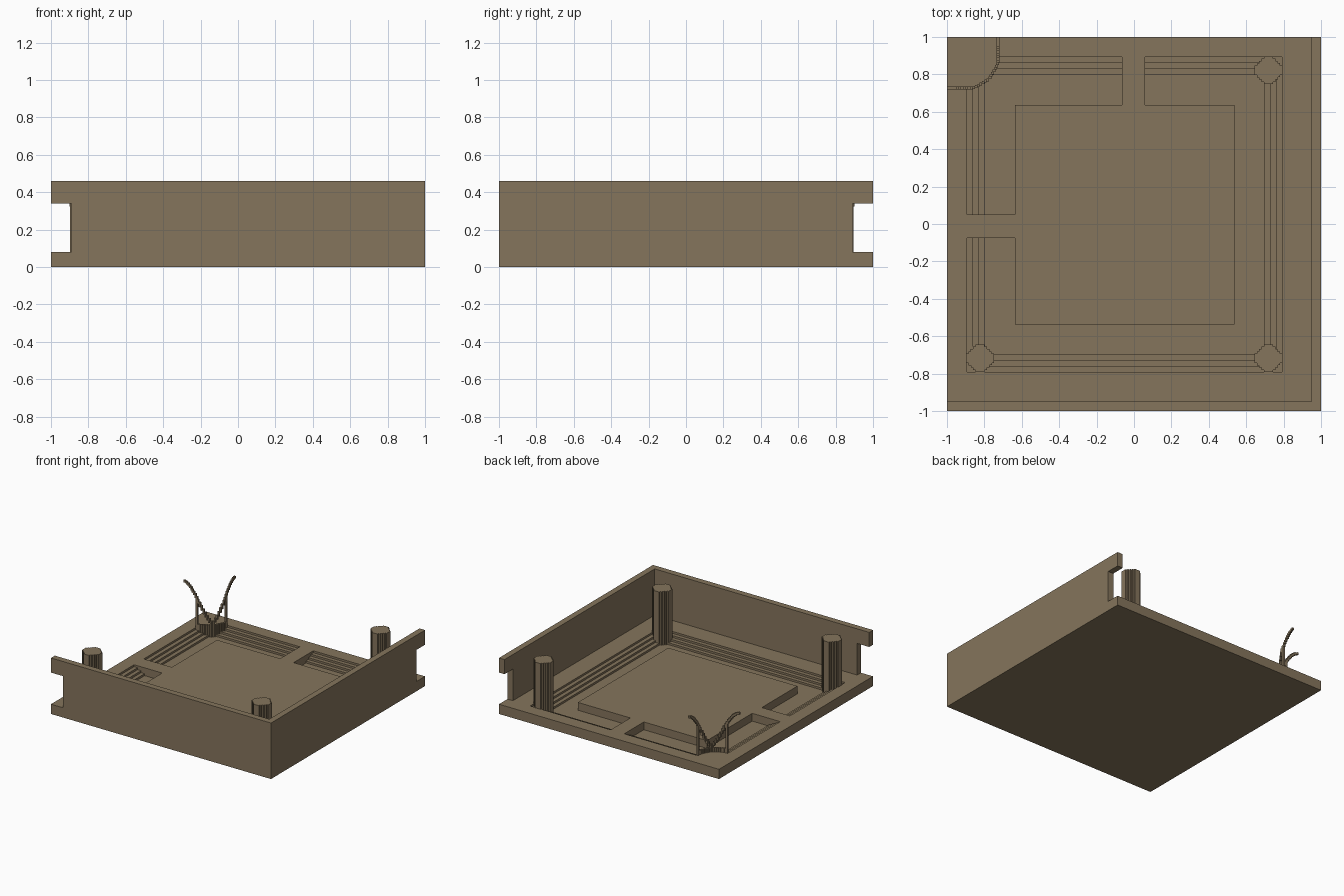
import bpy, bmesh, math

if "Cube" in bpy.data.objects:
    bpy.data.objects.remove(bpy.data.objects["Cube"])

stone = bpy.data.materials.new("sandy_brown")
stone.diffuse_color = (0.235, 0.178, 0.107, 1)
stone.use_nodes = True
stone.node_tree.nodes["Principled BSDF"].inputs["Base Color"].default_value = stone.diffuse_color


def finish(name, bm):
    bmesh.ops.recalc_face_normals(bm, faces=bm.faces)
    mesh = bpy.data.meshes.new(name)
    bm.to_mesh(mesh)
    bm.free()
    mesh.materials.append(stone)
    obj = bpy.data.objects.new(name, mesh)
    bpy.context.collection.objects.link(obj)
    return obj


def add_box(bm, x0, x1, y0, y1, z0, z1):
    add_prism(bm, [(x0, y0), (x1, y0), (x1, y1), (x0, y1)], z0, z1)


def add_prism(bm, pts, z0, z1, axis="z"):
    """Extrude a flat outline along z, or (for walls) along y or x."""
    place = {"z": lambda a, b, c: (a, b, c),
             "y": lambda a, b, c: (a, c, b),
             "x": lambda a, b, c: (c, a, b)}[axis]
    low = [bm.verts.new(place(a, b, z0)) for a, b in pts]
    high = [bm.verts.new(place(a, b, z1)) for a, b in pts]
    bm.faces.new(low[::-1])
    bm.faces.new(high)
    n = len(pts)
    for i in range(n):
        j = (i + 1) % n
        bm.faces.new((low[i], low[j], high[j], high[i]))


TOP, PIT = 0.08, 0.016
STEP = (TOP - PIT) / 4

# Base slab with a stepped pit, lofted from nested rectangles
rings = [((-1, 1, -1, 1), 0.0), ((-1, 1, -1, 1), TOP)]
for i in range(4):
    d = 0.032 * i
    rect = (-0.892 + d, 0.792 - d, -0.792 + d, 0.892 - d)
    rings += [(rect, TOP - STEP * i), (rect, TOP - STEP * (i + 1))]
bm = bmesh.new()
loops = [[bm.verts.new((x, y, z)) for x, y in ((a, c), (b, c), (b, d), (a, d))]
         for (a, b, c, d), z in rings]
for p, q in zip(loops, loops[1:]):
    for i in range(4):
        j = (i + 1) % 4
        bm.faces.new((p[i], p[j], q[j], q[i]))
bm.faces.new(loops[0][::-1])
bm.faces.new(loops[-1])
finish("floor_slab", bm)

# Central platform with two bridges to the rim
bm = bmesh.new()
add_prism(bm, [(-0.637, -0.537), (0.537, -0.537), (0.537, 0.637), (0.06, 0.637),
               (0.06, 0.892), (-0.063, 0.892), (-0.063, 0.637), (-0.637, 0.637),
               (-0.637, 0.05), (-0.892, 0.05), (-0.892, -0.075), (-0.637, -0.075)],
          0.005, TOP)
finish("platform", bm)

# Two walls, each notched at its open end
WALL = 0.46
bm = bmesh.new()
add_prism(bm, [(-1, 0.34), (-0.89, 0.34), (-0.89, TOP), (1, TOP), (1, WALL), (-1, WALL)],
          -1, -0.95, "y")
finish("front_wall", bm)
bm = bmesh.new()
add_prism(bm, [(1, 0.34), (0.89, 0.34), (0.89, TOP), (-0.95, TOP), (-0.95, WALL), (1, WALL)],
          0.95, 1, "x")
finish("right_wall", bm)

# Columns with a stair-stepped octagon outline
V = 0.0125
quarter = [(0.0745, 0.025)]
for i in range(4):
    x, y = quarter[-1]
    quarter += [(x - V, y), (x - V, y + V)]
quarter[-1] = (0.025, 0.0745)
outline = []
for k in range(4):
    c, s = round(math.cos(k * math.pi / 2)), round(math.sin(k * math.pi / 2))
    outline += [(c * x - s * y, s * x + c * y) for x, y in quarter]
for name, cx, cy in (("front_left_column", -0.823, -0.718),
                     ("front_right_column", 0.719, -0.718),
                     ("back_right_column", 0.719, 0.822)):
    bm = bmesh.new()
    add_prism(bm, [(cx + x, cy + y) for x, y in outline], 0.01, 0.455)
    finish(name, bm)

# Rounded corner: u and v are distances from the back left corner
half = [(0.0, 0.273), (0.14, 0.273), (0.185, 0.25), (0.225, 0.225)]
bend = half[1:] + [(v, u) for u, v in half[1:3][::-1]]
bm = bmesh.new()
add_prism(bm, [(-1 + u, 1 - v) for u, v in [(0.108, 0.108), (0.108, 0.28)] +
               bend + [(0.28, 0.108)]], 0.005, TOP)
finish("corner_fill", bm)


def lerp(table, t):
    for (a, p), (b, q) in zip(table, table[1:]):
        if t <= b:
            return p + (q - p) * (t - a) / (b - a)
    return table[-1][1]


# Corner screen: post, drooping rail and curb, made of small blocks on both halves
rail = [(0, 0.44), (0.03, 0.43), (0.06, 0.405), (0.1, 0.355),
        (0.14, 0.29), (0.185, 0.19), (0.23, 0.11)]
parts = {"corner_rails": [], "corner_posts": [], "corner_curb": []}
for i in range(18):
    u0, u1 = i * V, (i + 1) * V
    v = lerp(half, (u0 + u1) / 2)
    z0, z1 = lerp(rail, u1), lerp(rail, u0)
    parts["corner_rails"].append((u0, u1, v, z0 - 0.01, z1 + 0.004))
    if i == 9:
        parts["corner_posts"].append((u0 - 0.004, u1 + 0.002, v, PIT, z1))
    elif i > 9:
        parts["corner_curb"].append((u0, u1, v, PIT, 0.115))
for name, blocks in parts.items():
    bm = bmesh.new()
    for u0, u1, v, z0, z1 in blocks:
        a, b = v - 0.008, v + 0.008
        add_box(bm, -1 + u0, -1 + u1, 1 - b, 1 - a, z0, z1)
        add_box(bm, -1 + a, -1 + b, 1 - u1, 1 - u0, z0, z1)
    finish(name, bm)
